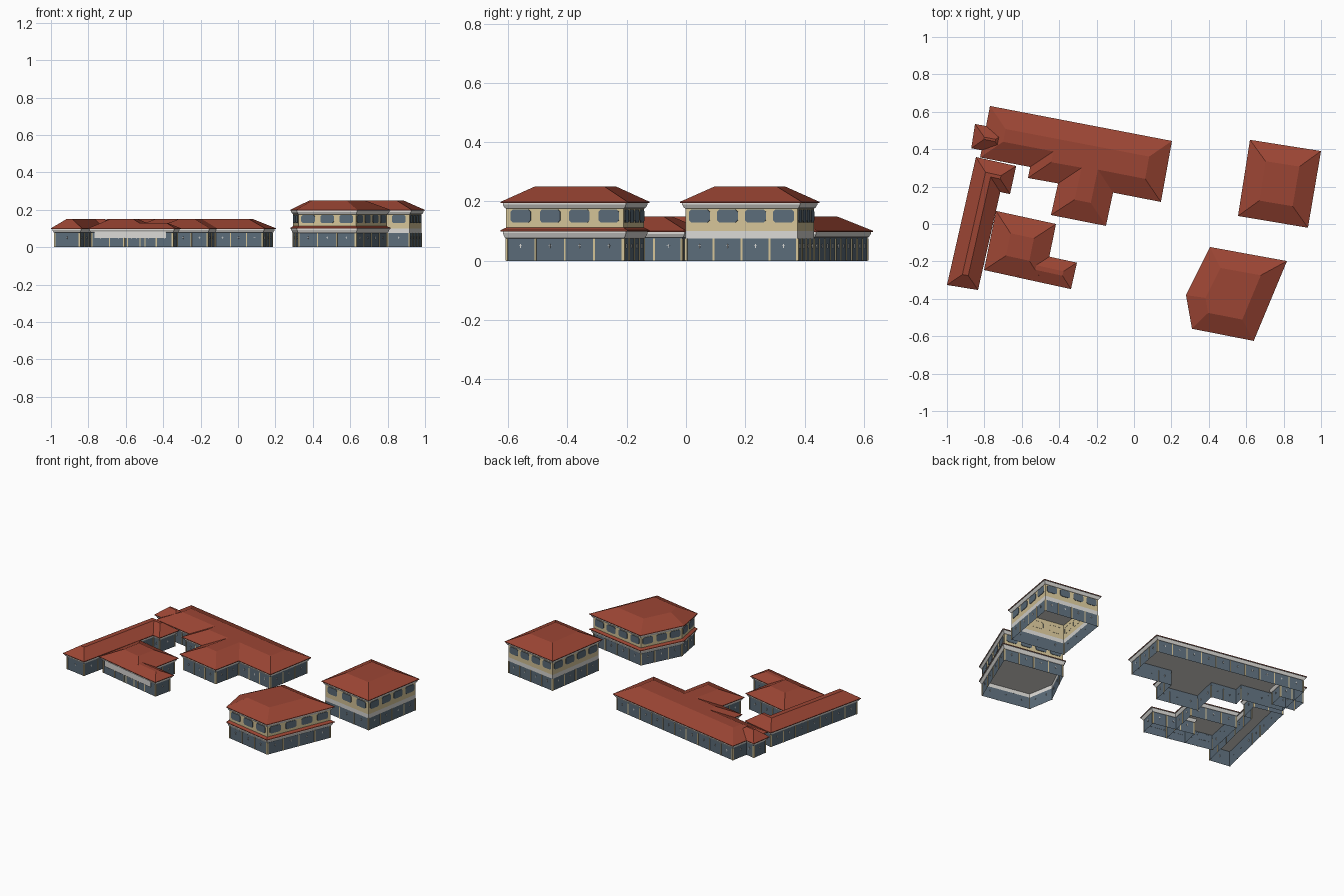
import bpy, bmesh, math
from mathutils import Vector

if "Cube" in bpy.data.objects:
    bpy.data.objects.remove(bpy.data.objects["Cube"])

def material(name, rgb):
    m = bpy.data.materials.new(name)
    m.diffuse_color = (*rgb, 1)
    m.use_nodes = True
    m.node_tree.nodes["Principled BSDF"].inputs["Base Color"].default_value = m.diffuse_color
    return m

MATS = [material("roof_red", (0.33, 0.06, 0.034)),
        material("glass_blue_grey", (0.105, 0.148, 0.19)),
        material("cream_wall", (0.66, 0.55, 0.31)),
        material("white_trim", (0.70, 0.69, 0.66))]
RED, GLASS, CREAM, WHITE = range(4)

def finish(name, bm):
    me = bpy.data.meshes.new(name)
    bm.to_mesh(me)
    bm.free()
    for m in MATS:
        me.materials.append(m)
    ob = bpy.data.objects.new(name, me)
    bpy.context.collection.objects.link(ob)

def ccw(pts):
    area = sum(a[0] * b[1] - b[0] * a[1] for a, b in zip(pts, pts[1:] + pts[:1]))
    pts = [Vector(p) for p in pts]
    return pts if area > 0 else pts[::-1]

def inset(poly, d):
    # mitred inward offset of a counter-clockwise outline
    out = []
    for i, p in enumerate(poly):
        a = (p - poly[i - 1]).normalized()
        b = (poly[(i + 1) % len(poly)] - p).normalized()
        na, nb = Vector((-a.y, a.x)), Vector((-b.y, b.x))
        out.append(p + (na + nb) * d / (1 + na.dot(nb)))
    return out

def loft(name, rings, side_mats, bottom=None, top=None):
    # stack of outlines joined by side faces, closed where a cap material is given
    bm = bmesh.new()
    vs = [[bm.verts.new((p.x, p.y, z)) for p in poly] for poly, z in rings]
    n = len(vs[0])
    for k, mat in enumerate(side_mats):
        for i in range(n):
            j = (i + 1) % n
            f = bm.faces.new((vs[k][i], vs[k][j], vs[k + 1][j], vs[k + 1][i]))
            f.material_index = mat
    if bottom is not None:
        bm.faces.new(vs[0][::-1]).material_index = bottom
    if top is not None:
        bm.faces.new(vs[-1]).material_index = top
    finish(name, bm)

def plate(bm, a, d, s, z, outline, mat, thick=0.003):
    # thin plate on a wall: a = wall start, d = direction, s = distance along
    n = Vector((d.y, -d.x))
    def ring(t):
        return [bm.verts.new((*(a + d * (s + x) + n * t), z + h)) for x, h in outline]
    back, front = ring(-0.001), ring(thick)
    faces = [bm.faces.new(front)]
    for i in range(len(front)):
        j = (i + 1) % len(front)
        faces.append(bm.faces.new((back[i], back[j], front[j], front[i])))
    for f in faces:
        f.material_index = mat

def rect(w, h):
    return [(-w / 2, -h / 2), (w / 2, -h / 2), (w / 2, h / 2), (-w / 2, h / 2)]

def window_shape(w, h, c):
    x, y = w / 2, h / 2
    return [(-x + c, -y), (x - c, -y), (x, -y + c), (x, y - c),
            (x - c, y), (-x + c, y), (-x, y - c), (-x, -y + c)]

def wall_details(name, wall, upper):
    posts, wins = bmesh.new(), bmesh.new()
    for i, a in enumerate(wall):
        b = wall[(i + 1) % len(wall)]
        length = (b - a).length
        d = (b - a) / length
        n = max(1, round(length / 0.1))
        step = length / n
        for k in range(n + 1):
            s = min(max(k * step, 0.003), length - 0.003)
            plate(posts, a, d, s, 0.038, rect(0.006, 0.074), CREAM)
        for k in range(n):
            s = (k + 0.5) * step
            # small cross-shaped light fittings between the posts
            plate(posts, a, d, s, 0.05, rect(0.002, 0.014), WHITE)
            plate(posts, a, d, s, 0.05, rect(0.010, 0.002), WHITE, 0.002)
            if upper:
                w = min(0.074, step * 0.74)
                plate(wins, a, d, s, 0.151, window_shape(w, 0.044, 0.008), GLASS)
    finish(name + "_posts", posts)
    if upper:
        finish(name + "_upper_windows", wins)
    else:
        wins.free()

def building(name, pts, slope_run, upper=False, skirt=False, top=0.15):
    eave = ccw(pts)
    wall, trim = inset(eave, 0.016), inset(eave, 0.006)
    z = 0.196 if upper else 0.098
    # walls, open underneath
    if upper:
        loft(name + "_walls", [(wall, 0), (wall, 0.075), (wall, 0.1), (wall, z)],
             [GLASS, WHITE, CREAM])
    else:
        loft(name + "_walls", [(wall, 0), (wall, z)], [GLASS])
    # cornice flaring out below the eaves
    loft(name + "_cornice", [(wall, z - 0.02), (inset(eave, 0.012), z - 0.018),
                             (trim, z - 0.007), (trim, z)], [WHITE] * 3)
    # hipped roof with a flat top and a pale underside
    loft(name + "_roof", [(eave, z - 0.001), (eave, z + 0.003), (inset(eave, slope_run), top)],
         [RED, RED], WHITE, RED)
    # small roof skirt between storeys
    if skirt:
        loft(name + "_skirt_trim", [(wall, 0.075), (inset(eave, 0.012), 0.078),
                                    (trim, 0.093), (trim, 0.1)], [WHITE] * 3)
        loft(name + "_skirt", [(eave, 0.099), (eave, 0.103), (wall, 0.112)],
             [RED, RED], WHITE)
    wall_details(name, wall, upper)

# two-storey blocks
building("rear_block", [(0.62, 0.45), (1.0, 0.39), (0.93, -0.02), (0.556, 0.043)],
         0.1, upper=True, top=0.25)
building("front_block", [(0.406, -0.123), (0.818, -0.198), (0.64, -0.625),
                         (0.31, -0.56), (0.278, -0.38)],
         0.1, upper=True, skirt=True, top=0.25)

# single-storey wings
building("main_hall", [(-0.77, 0.631), (0.203, 0.444), (0.144, 0.118), (-0.112, 0.168),
                       (-0.15, -0.01), (-0.444, 0.048), (-0.406, 0.217),
                       (-0.567, 0.246), (-0.555, 0.305), (-0.823, 0.356)], 0.105)
building("west_wing", [(-0.845, 0.358), (-0.63, 0.31), (-0.663, 0.16),
                       (-0.715, 0.171), (-0.834, -0.353), (-1.0, -0.326)], 0.068)
building("link", [(-0.85, 0.535), (-0.67, 0.50), (-0.695, 0.37), (-0.87, 0.405)], 0.06, top=0.149)
building("court_house", [(-0.738, 0.07), (-0.417, 0.0), (-0.482, -0.316), (-0.802, -0.246)], 0.1)
building("court_arm", [(-0.60, -0.142), (-0.305, -0.207), (-0.337, -0.348), (-0.63, -0.284)],
         0.06, top=0.13)

# pale upper wall on the front of the court house
bm = bmesh.new()
a, b = Vector((-0.765, -0.238)), Vector((-0.385, -0.321))
length = (b - a).length
plate(bm, a, (b - a) / length, length / 2, 0.07, rect(length, 0.042), WHITE, 0.006)
finish("court_house_front_panel", bm)
